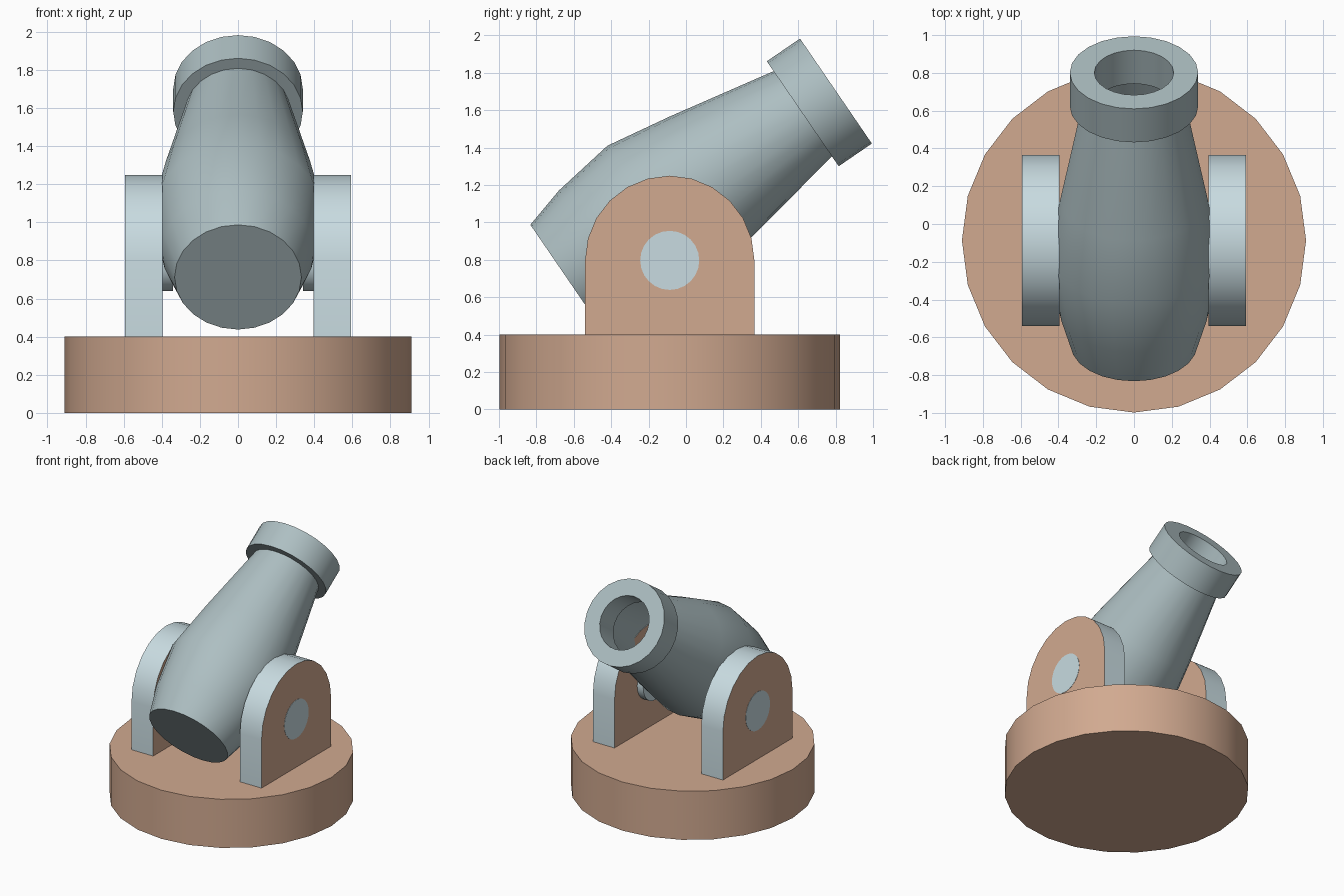
import bpy, bmesh, math
from mathutils import Matrix, Vector

if "Cube" in bpy.data.objects:
    bpy.data.objects.remove(bpy.data.objects["Cube"])

SIDES = 24
CY = -0.087            # centre of base and brackets along y
PIVOT_Z = 0.797


def material(name, rgb):
    m = bpy.data.materials.new(name)
    m.diffuse_color = (*rgb, 1)
    m.use_nodes = True
    m.node_tree.nodes["Principled BSDF"].inputs["Base Color"].default_value = m.diffuse_color
    return m


wood = material("wood", (0.64, 0.40, 0.28))
iron = material("iron", (0.42, 0.52, 0.54))
pale_iron = material("pale_iron", (0.58, 0.71, 0.75))


def finish(name, bm, mats):
    bmesh.ops.remove_doubles(bm, verts=bm.verts[:], dist=1e-5)
    bmesh.ops.recalc_face_normals(bm, faces=bm.faces[:])
    me = bpy.data.meshes.new(name)
    bm.to_mesh(me)
    bm.free()
    for m in mats:
        me.materials.append(m)
    ob = bpy.data.objects.new(name, me)
    bpy.context.collection.objects.link(ob)
    bpy.ops.object.select_all(action='DESELECT')
    ob.select_set(True)
    bpy.context.view_layer.objects.active = ob
    bpy.ops.object.shade_smooth_by_angle(angle=math.radians(30))
    return ob


def lathe(name, profile, matrix, mat):
    """Revolve (radius, height) points around the local z axis."""
    bm = bmesh.new()
    verts = [bm.verts.new((r, 0, h)) for r, h in profile]
    edges = [bm.edges.new(p) for p in zip(verts, verts[1:])]
    bmesh.ops.spin(bm, geom=verts + edges, cent=(0, 0, 0), axis=(0, 0, 1),
                   angle=2 * math.pi, steps=SIDES)
    bm.transform(matrix)
    return finish(name, bm, [mat])


# Round base
lathe("base", [(0, 0), (0.911, 0), (0.911, 0.4), (0, 0.4)],
      Matrix.Translation((0, CY, 0)), wood)

# Tilted barrel shell with a closed breech, and the muzzle ring
tilt = (Matrix.Translation((0, -0.644, 0.7125))
        @ Matrix.Rotation(-math.radians(90 - 34.4), 4, 'X'))
lathe("barrel", [(0, 0), (0.333, 0), (0.398, 0.229), (0.449, 0.579),
                 (0.39, 0.94), (0.276, 1.537)], tilt, iron)
lathe("muzzle_ring", [(0.21, 1.537), (0.34, 1.537), (0.34, 1.752),
                      (0.21, 1.752), (0.21, 1.537)], tilt, iron)


# Arched side brackets: wooden faces with a pale rim
def bracket(name, side):
    R, x0, x1 = 0.4525, 0.395 * side, 0.592 * side
    outline = [(-R, 0.4)]
    for i in range(13):
        a = math.pi - math.pi * i / 12
        outline.append((R * math.cos(a), PIVOT_Z + R * math.sin(a)))
    outline.append((R, 0.4))
    bm = bmesh.new()
    face = bm.faces.new([bm.verts.new((x0, CY + y, z)) for y, z in outline])
    ext = bmesh.ops.extrude_face_region(bm, geom=[face], use_keep_orig=True)
    moved = [g for g in ext["geom"] if isinstance(g, bmesh.types.BMVert)]
    bmesh.ops.translate(bm, verts=moved, vec=Vector((x1 - x0, 0, 0)))
    bm.normal_update()
    for f in bm.faces:
        f.material_index = 0 if abs(f.normal.x) > 0.9 else 1
    finish(name, bm, [wood, pale_iron])


for label, side in (("left", -1), ("right", 1)):
    bracket(label + "_bracket", side)
    # Pivot pin, joining barrel and bracket
    lathe(label + "_pivot_pin",
          [(0, 0.34), (0.158, 0.34), (0.158, 0.594), (0, 0.594)],
          Matrix.Translation((0, CY, PIVOT_Z))
          @ Matrix.Rotation(side * math.pi / 2, 4, 'Y'), pale_iron)
